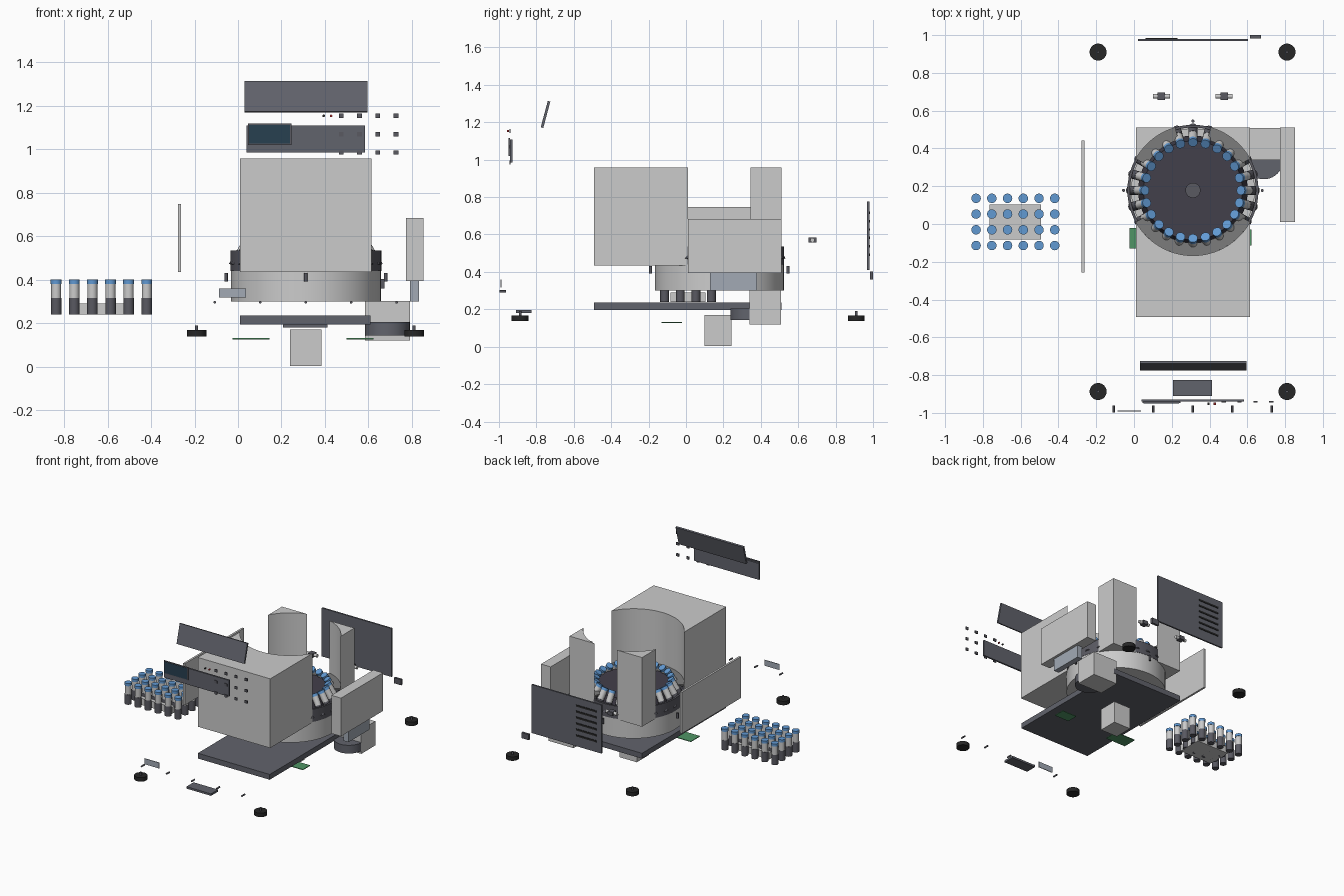
import bpy, bmesh, math
from mathutils import Matrix, Vector

if "Cube" in bpy.data.objects:
    bpy.data.objects.remove(bpy.data.objects["Cube"])

CX, CY, R = 0.312, 0.178, 0.345          # drum centre and radius


def mat(name, c):
    m = bpy.data.materials.new(name)
    m.diffuse_color = (*c, 1)
    m.use_nodes = True
    m.node_tree.nodes["Principled BSDF"].inputs["Base Color"].default_value = m.diffuse_color
    return m


DARK = mat("dark_grey", (0.10, 0.10, 0.12))
SLATE = mat("slate", (0.12, 0.125, 0.15))
BLACK = mat("black", (0.02, 0.02, 0.02))
LIGHT = mat("light_grey", (0.62, 0.62, 0.62))
BLUE = mat("cap_blue", (0.12, 0.32, 0.65))
ROTOR = mat("rotor", (0.055, 0.05, 0.07))
FOAM = mat("duct_blue", (0.36, 0.40, 0.46))
GREEN = mat("board_green", (0.08, 0.30, 0.13))
SCREEN = mat("screen", (0.02, 0.05, 0.08))
RED = mat("red", (0.5, 0.03, 0.03))


def finish(name, bm, mats=()):
    bmesh.ops.recalc_face_normals(bm, faces=bm.faces[:])
    me = bpy.data.meshes.new(name)
    bm.to_mesh(me)
    bm.free()
    for m in mats:
        if m:
            me.materials.append(m)
    ob = bpy.data.objects.new(name, me)
    bpy.context.collection.objects.link(ob)
    return ob


def box(name, x, y, z, m=None):
    bm = bmesh.new()
    size = Matrix.Diagonal((x[1] - x[0], y[1] - y[0], z[1] - z[0], 1))
    mid = Matrix.Translation([sum(v) / 2 for v in (x, y, z)])
    bmesh.ops.create_cube(bm, size=1, matrix=mid @ size)
    return finish(name, bm, [m])


def prism(name, pts, z, m=None):
    bm = bmesh.new()
    f = bm.faces.new([bm.verts.new((p[0], p[1], z[0])) for p in pts])
    ext = bmesh.ops.extrude_face_region(bm, geom=[f])["geom"]
    bmesh.ops.translate(bm, vec=(0, 0, z[1] - z[0]),
                        verts=[v for v in ext if isinstance(v, bmesh.types.BMVert)])
    return finish(name, bm, [m])


def lathe(name, prof, loc=(0, 0, 0), mats=(), idx=None, seg=24, closed=False):
    """Revolve (radius, height) points; open profiles are capped at both ends."""
    bm = bmesh.new()
    rings = [[bm.verts.new((r * math.cos(2 * math.pi * i / seg),
                            r * math.sin(2 * math.pi * i / seg), z))
              for i in range(seg)] for r, z in prof]
    n = len(rings)
    for k in range(n if closed else n - 1):
        a, b = rings[k], rings[(k + 1) % n]
        for i in range(seg):
            j = (i + 1) % seg
            f = bm.faces.new((a[i], a[j], b[j], b[i]))
            f.material_index = idx[k] if idx else 0
    if not closed:
        bm.faces.new(rings[0]).material_index = idx[0] if idx else 0
        bm.faces.new(rings[-1]).material_index = idx[-1] if idx else 0
    ob = finish(name, bm, mats)
    ob.location = loc
    return ob


def rod(name, loc, r, length, axis="Z", m=None, seg=16):
    ob = lathe(name, [(r, -length / 2), (r, length / 2)], loc, [m], seg=seg)
    if axis == "X":
        ob.rotation_euler = (0, math.pi / 2, 0)
    elif axis == "Y":
        ob.rotation_euler = (math.pi / 2, 0, 0)
    return ob


def arc(r, a0, a1, n=24):
    return [(CX + r * math.cos(math.radians(a0 + (a1 - a0) * i / n)),
             CY + r * math.sin(math.radians(a0 + (a1 - a0) * i / n))) for i in range(n + 1)]


# Housing: front block and two rear corners around the round opening
X0, X1, Y0, Y1 = 0.01, 0.614, -0.493, 0.51
SIDE = math.degrees(math.acos((X1 - CX) / R))
BACK = math.degrees(math.asin((Y1 - CY) / R))
HZ = (0.435, 0.957)
prism("housing_front", [(X0, Y0), (X1, Y0)] + arc(R, 360 - SIDE, 180 + SIDE, 40), HZ)
prism("housing_rear_right", [(X1, Y1)] + arc(R, BACK, SIDE), HZ)
prism("housing_rear_left", [(X0, Y1)] + arc(R, 180 - BACK, 180 - SIDE), HZ)
for i, (a, b) in enumerate([(180 + SIDE, 360 - SIDE), (SIDE, BACK), (180 - BACK, 180 - SIDE)]):
    prism(f"opening_flange_{i}", arc(R, a, b, 32) + arc(0.278, b, a, 32), (0.553, 0.563),
          mat("flange", (0.2, 0.2, 0.2)) if i == 0 else bpy.data.materials["flange"])

# Chamber drum with dark gasket wall
lathe("chamber_drum", [(0.325, 0.44), (0.325, 0.32), (0.001, 0.32), (0.001, 0.30),
                       (R, 0.30), (R, 0.44)], (CX, CY, 0), seg=64, closed=True)
lathe("chamber_gasket", [(0.333, 0.44), (R + .002, 0.44), (R + .002, 0.535), (0.333, 0.535)],
      (CX, CY, 0), [DARK], seg=64, closed=True)

# Rotor and hub knob
lathe("rotor", [(0.12, 0.36), (0.29, 0.44), (0.262, 0.555)], (CX, CY, 0), [ROTOR], seg=64)
lathe("rotor_knob", [(0.04, 0.55), (0.04, 0.585)], (CX, CY, 0), [DARK], seg=32)

# Sample tubes: tilted ring in the rotor, plus the rack set on the left
tube = lathe("tube", [(0.024, -0.16), (0.024, -0.085), (0.023, -0.085), (0.023, -0.02),
                      (0.025, -0.02), (0.025, 0)], mats=[DARK, LIGHT, BLUE],
             idx=[0, 0, 1, 2, 2])
spots = []
for i in range(24):
    spots.append(Matrix.Translation((CX, CY, 0.6))
                 @ Matrix.Rotation(2 * math.pi * i / 24, 4, "Z")
                 @ Matrix.Translation((0.253, 0, 0))
                 @ Matrix.Rotation(math.radians(-30), 4, "Y"))
for i in range(6):
    for j in range(4):
        spots.append(Matrix.Translation((-0.836 + 0.0833 * i, -0.114 + 0.0833 * j, 0.4)))
for k, m in enumerate(spots):
    ob = tube if k == 0 else bpy.data.objects.new(f"tube_{k}", tube.data)
    if k:
        bpy.context.collection.objects.link(ob)
    ob.matrix_world = m
box("tube_rack_block", (-0.765, -0.493), (-0.083, 0.104), (0.24, 0.29), LIGHT)

# Base plate, motor, circuit boards
box("base_plate", (0.01, 0.61), (-0.493, 0.51), (0.195, 0.235), SLATE)
box("motor", (0.24, 0.383), (0.1, 0.243), (0.004, 0.17), LIGHT)
box("circuit_board_left", (-0.025, 0.145), (-0.13, -0.022), (0.126, 0.131), GREEN)
box("circuit_board_right", (0.5, 0.622), (-0.115, -0.03), (0.126, 0.131), GREEN)

# Cooling: compressor box, fan, right-hand unit with duct
box("compressor_box", (0.583, 0.79), (0.34, 0.508), (0.12, 0.302), LIGHT)
lathe("fan", [(0.103, 0.143), (0.103, 0.205)], (0.687, 0.34, 0), [SLATE], seg=40)
box("cooling_unit", (0.772, 0.852), (0.01, 0.51), (0.395, 0.683))
box("cooling_duct", (0.79, 0.832), (0.128, 0.38), (0.3, 0.395), FOAM)

# Left side panel
box("side_panel", (-0.277, -0.262), (-0.258, 0.443), (0.435, 0.747))

# Back panel with vents, switch, hinges
box("back_panel", (0.02, 0.603), (0.968, 0.98), (0.41, 0.775), SLATE)
for i in range(6):
    box(f"vent_slot_{i}", (0.06, 0.23), (0.98, 0.984), (0.485 + 0.045 * i, 0.498 + 0.045 * i), BLACK)
box("power_switch", (0.613, 0.673), (0.983, 1.0), (0.36, 0.402), DARK)
for x in (0.145, 0.477):
    rod(f"hinge_pin_{x}", (x, 0.676, 0.57), 0.012, 0.09, "X")
    box(f"hinge_block_{x}", (x - 0.02, x + 0.02), (0.656, 0.697), (0.556, 0.584), DARK)

# Tilted front lid
lid = box("lid", (-0.282, 0.282), (-0.007, 0.007), (-0.073, 0.073), SLATE)
lid.location = (0.313, -0.751, 1.242)
lid.rotation_euler = (math.radians(-15), 0, 0)

# Control panel, screen, keypad, lamps
box("control_panel", (0.04, 0.583), (-0.941, -0.928), (0.985, 1.108), SLATE)
box("screen_bezel", (0.045, 0.245), (-0.948, -0.941), (1.02, 1.117), DARK)
box("screen", (0.051, 0.239), (-0.95, -0.947), (1.026, 1.111), SCREEN)
for i in range(4):
    for j in range(3):
        x, z = 0.475 + 0.084 * i, 0.985 + 0.084 * j
        box(f"key_{i}_{j}", (x - 0.011, x + 0.011), (-0.945, -0.937), (z - 0.01, z + 0.01), DARK)
for x, m in ((0.394, BLACK), (0.428, RED)):
    rod(f"lamp_{x}", (x, -0.952, 1.153), 0.006, 0.012, "Y", m)

# Front handle, nameplate and screws
box("front_handle", (0.207, 0.412), (-0.91, -0.825), (0.18, 0.195), SLATE)
box("nameplate", (-0.087, 0.037), (-0.992, -0.987), (0.317, 0.36), FOAM)
for i in range(5):
    rod(f"front_screw_{i}", (-0.107 + 0.209 * i, -0.98, 0.296), 0.006, 0.036, "Y", DARK)

# Locating pins around the drum
for dx, dy in ((1, 0), (-1, 0), (0, 1), (0, -1)):
    rod(f"drum_pin_{dx}_{dy}", (CX + 0.367 * dx, CY + 0.367 * dy, 0.411), 0.008, 0.04, "Z", DARK)

# Feet
for x in (-0.19, 0.81):
    for y in (-0.887, 0.91):
        rod(f"foot_{x}_{y}", (x, y, 0.153), 0.045, 0.03, "Z", BLACK, 32)
        rod(f"foot_stud_{x}_{y}", (x, y, 0.178), 0.007, 0.024, "Z", DARK)

for ob in bpy.data.objects:
    ob.select_set(True)
bpy.context.view_layer.objects.active = tube
bpy.ops.object.shade_smooth_by_angle()
